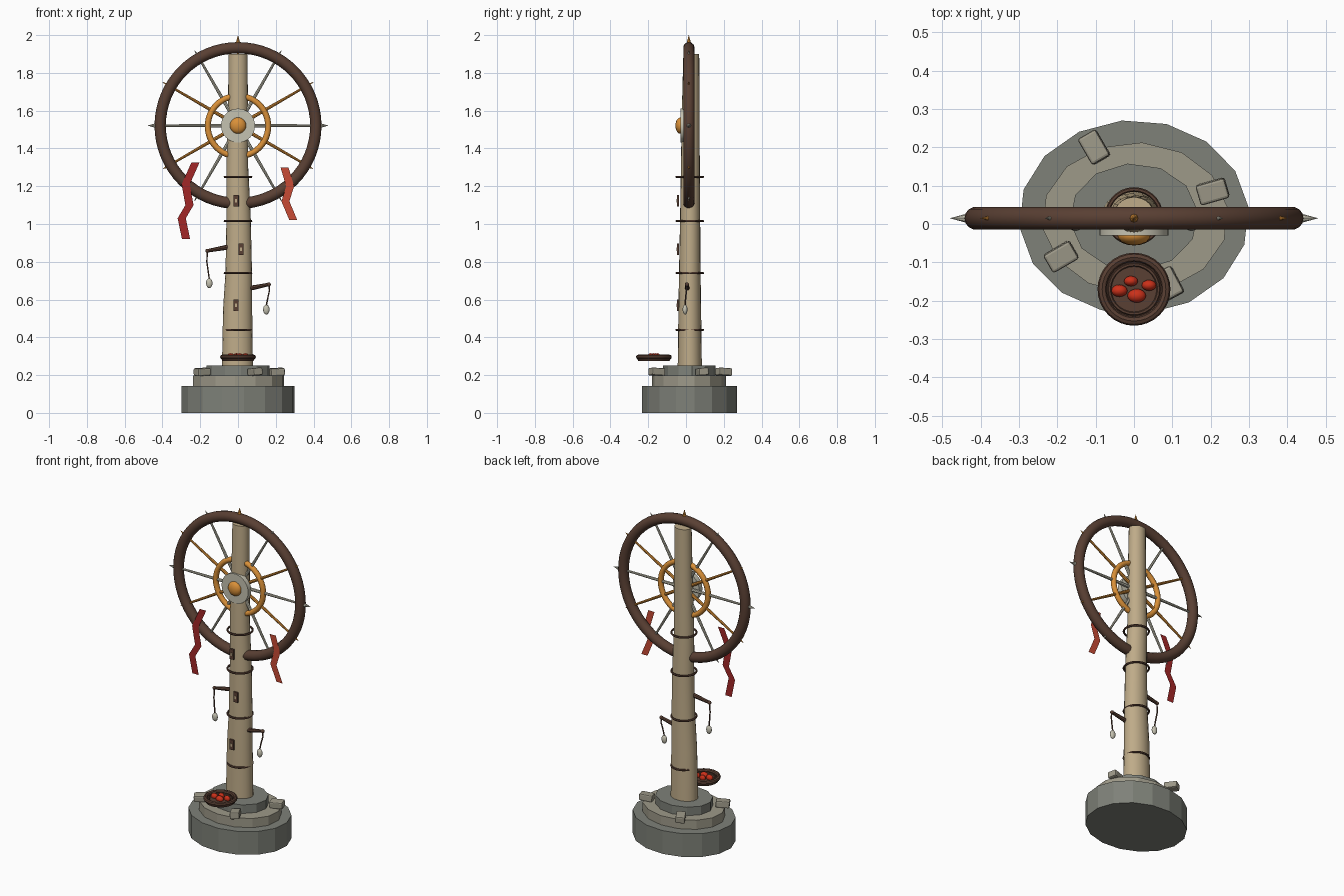
import bpy, bmesh, math
from mathutils import Vector

if "Cube" in bpy.data.objects:
    bpy.data.objects.remove(bpy.data.objects["Cube"])

def mat(name, r, g, b):
    m = bpy.data.materials.new(name)
    m.diffuse_color = (r, g, b, 1)
    m.use_nodes = True
    m.node_tree.nodes["Principled BSDF"].inputs["Base Color"].default_value = m.diffuse_color
    return m

WOOD = mat("dark_wood", .10, .05, .033)
POLE = mat("pale_wood", .52, .41, .25)
STONE = mat("stone", .21, .22, .19)
LIGHT = mat("light_stone", .34, .32, .25)
BONE = mat("bone", .56, .54, .44)
GOLD = mat("amber", .70, .28, .04)
RED = mat("dark_red", .36, .02, .02)
RED2 = mat("bright_red", .58, .07, .035)
BERRY = mat("berry_red", .60, .03, .01)

def finish(name, m, smooth=True):
    o = bpy.context.object
    o.name = name
    o.data.materials.append(m)
    if smooth:
        bpy.ops.object.shade_smooth_by_angle(angle=math.radians(40))
    return o

def torus(name, loc, R, r, m, rot=(0, 0, 0), seg=48, sides=10):
    bpy.ops.mesh.primitive_torus_add(location=loc, rotation=rot, major_radius=R, minor_radius=r,
                                     major_segments=seg, minor_segments=sides)
    return finish(name, m)

def ball(name, loc, size, m):
    bpy.ops.mesh.primitive_uv_sphere_add(segments=16, ring_count=10, radius=1, location=loc)
    bpy.context.object.scale = size
    return finish(name, m)

def rod(name, a, b, r1, r2, m, n=8):
    a, b = Vector(a), Vector(b)
    bpy.ops.mesh.primitive_cone_add(vertices=n, radius1=r1, radius2=r2, depth=(b - a).length, location=(a + b) / 2)
    bpy.context.object.rotation_euler = (b - a).to_track_quat('Z', 'Y').to_euler()
    return finish(name, m)

def block(name, loc, size, m, rot=(0, 0, 0), bevel=0):
    bpy.ops.mesh.primitive_cube_add(size=1, location=loc, rotation=rot)
    o = bpy.context.object
    o.scale = size
    bpy.ops.object.transform_apply(location=False, rotation=False, scale=True)
    if bevel:
        b = o.modifiers.new("bevel", 'BEVEL')
        b.width, b.segments = bevel, 2
    return finish(name, m, False)

def mesh_object(name, bm, m):
    me = bpy.data.meshes.new(name)
    bm.to_mesh(me)
    bm.free()
    o = bpy.data.objects.new(name, me)
    bpy.context.collection.objects.link(o)
    bpy.context.view_layer.objects.active = o
    for s in bpy.context.selected_objects:
        s.select_set(False)
    o.select_set(True)
    return finish(name, m, False)

def loft(name, rings, n, m, phase=0):
    """Stack of elliptical rings (x, y, z, rx, ry), capped at both ends."""
    bm = bmesh.new()
    loops = []
    for x, y, z, rx, ry in rings:
        ang = [phase + 2 * math.pi * i / n for i in range(n)]
        loops.append([bm.verts.new((x + rx * math.cos(t), y + ry * math.sin(t), z)) for t in ang])
    for lo, hi in zip(loops, loops[1:]):
        for i in range(n):
            bm.faces.new((lo[i], lo[(i + 1) % n], hi[(i + 1) % n], hi[i]))
    bm.faces.new(loops[0][::-1])
    bm.faces.new(loops[-1])
    return mesh_object(name, bm, m)

# Stepped stone base
loft("base_lower", [(0, .018, 0, .30, .253), (0, .018, .142, .30, .253)], 16, STONE, math.radians(6))
loft("base_middle", [(.003, .016, .142, .243, .197), (.003, .016, .198, .243, .197)], 14, LIGHT, .15)
loft("base_upper", [(0, .018, .198, .168, .14), (0, .018, .25, .168, .14)], 12, STONE, .1)

# Loose stones on the base
for x, y, a in [(-.104, .2, -60), (.205, .085, 16), (-.19, -.085, 30), (.09, -.155, -62)]:
    block("loose_stone", (x, y, .217), (.078, .054, .04), LIGHT, (.06, -.06, math.radians(a)), .007)

# Slightly crooked pole
loft("pole", [(-.003, .02, .24, .082, .064), (-.002, .02, .55, .077, .060), (.004, .02, .75, .07, .057),
              (.003, .022, 1.05, .064, .053), (-.004, .023, 1.3, .058, .05), (0, .025, 1.6, .053, .047),
              (0, .028, 1.9, .05, .042)], 20, POLE)
bpy.ops.object.shade_smooth_by_angle(angle=math.radians(40))

# Binding rings and front plaques
for z in (.44, .74, 1.015, 1.25):
    torus("pole_band", (0, .02, z), .07, .006, WOOD, seg=28, sides=6)
for x, z in [(-.01, 1.123), (.016, .867), (-.011, .57)]:
    block("plaque", (x, -.042, z), (.028, .012, .062), WOOD, bevel=.002)
    block("plaque_stud", (x, -.049, z), (.011, .004, .018), POLE)

# Wheel with hub
CY, CZ = .015, 1.521
UP = (math.pi / 2, 0, 0)
torus("wheel_rim", (0, CY, CZ), .412, .03, WOOD, UP, 64, 14)
torus("inner_ring", (0, CY, CZ - .003), .16, .016, GOLD, UP)
rod("hub_disc", (0, .0, CZ), (0, -.03, CZ), .09, .09, BONE, 32)
ball("hub_boss", (0, -.03, CZ), (.043, .026, .043), GOLD)

# Twelve alternating spokes with spikes outside the rim
for i in range(12):
    t = math.radians(30 * i)
    d = Vector((math.cos(t), 0, math.sin(t)))
    c = Vector((0, CY, CZ))
    m = GOLD if i % 2 else BONE
    rod("spoke", c + d * .05, c + d * .41, .010, .006, m)
    tip, w = (.48, .015) if i % 3 == 0 else (.463, .009)
    rod("rim_spike", c + d * .425, c + d * tip, w, 0, m)

# Hanging ribbons
def ribbon(name, pts, w, m):
    bm = bmesh.new()
    rows = [[bm.verts.new((x + s * w, -.017, z)) for s in (-.5, .5)] for x, z in pts]
    for a, b in zip(rows, rows[1:]):
        bm.faces.new((b[0], b[1], a[1], a[0]))
    return mesh_object(name, bm, m)

ribbon("ribbon_left", [(-.225, 1.326), (-.277, 1.21), (-.257, 1.1), (-.298, 1.03), (-.275, .92)], .043, RED)
ribbon("ribbon_right", [(.246, 1.30), (.276, 1.2), (.251, 1.12), (.293, 1.02)], .042, RED2)

# Side pegs, each with a cord and a bone charm
def charm(root, end, cord):
    rod("side_peg", root, end, .014, .009, WOOD)
    ball("peg_tip", end, (.011, .011, .011), WOOD)
    for a, b in zip([end] + cord, cord):
        rod("cord", a, b, .004, .004, WOOD, 6)
    x, y, z = cord[-1]
    ball("bone_charm", (x, y, z - .023), (.017, .013, .026), BONE)

charm((-.04, .008, .88), (-.162, .005, .858), [(-.165, .003, .8), (-.158, -.002, .75), (-.152, -.005, .71)])
charm((.04, .008, .655), (.163, .005, .68), [(.167, .003, .65), (.158, -.002, .61), (.15, -.005, .57)])

# Offering bowl with berries
rod("bowl", (0, -.17, .276), (0, -.17, .291), .083, .09, WOOD, 28)
torus("bowl_rim", (0, -.17, .296), .083, .012, WOOD, seg=32, sides=8)
torus("bowl_inner_lip", (0, -.17, .291), .064, .005, WOOD, seg=28, sides=6)
for x, y, r in [(-.038, -.174, .021), (-.008, -.149, .018), (.007, -.187, .024), (.039, -.16, .019)]:
    ball("berry", (x, y, .298), (r, r * .75, .018), BERRY)
